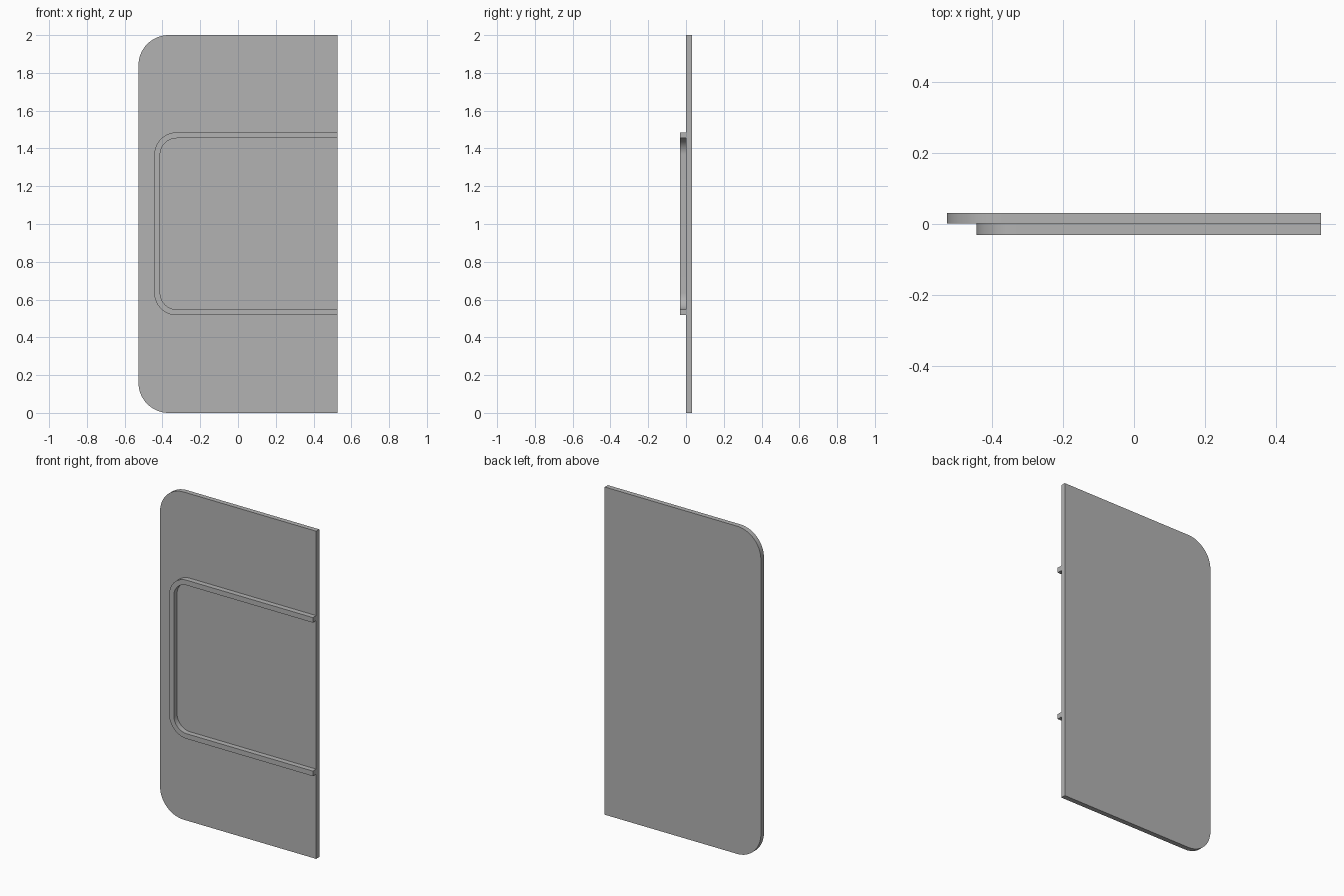
import bpy
import bmesh
from math import sin, cos, pi

cube = bpy.data.objects.get("Cube")
if cube:
    bpy.data.objects.remove(cube, do_unlink=True)

RIGHT_EDGE = 0.527
STEPS = 16

grey = bpy.data.materials.new("plain grey")
grey.use_nodes = True
colour = (0.45, 0.45, 0.45, 1)
grey.diffuse_color = colour
grey.node_tree.nodes["Principled BSDF"].inputs["Base Color"].default_value = colour


def outline(left, bottom, top, radius):
    """Square at the +x edge, rounded at both -x corners."""
    pts = [(RIGHT_EDGE, top)]
    for cz, start in ((top - radius, pi / 2), (bottom + radius, pi)):
        for i in range(STEPS + 1):
            a = start + pi / 2 * i / STEPS
            pts.append((left + radius + radius * cos(a), cz + radius * sin(a)))
    return pts + [(RIGHT_EDGE, bottom)]


def extrude(name, polygons, front, back):
    """Extrude joined polygons along y into a closed solid."""
    bm = bmesh.new()
    for poly in polygons:
        bm.faces.new([bm.verts.new((x, front, z)) for x, z in poly])
    bmesh.ops.remove_doubles(bm, verts=bm.verts, dist=1e-5)
    result = bmesh.ops.extrude_face_region(bm, geom=bm.faces[:], use_keep_orig=True)
    for v in result["geom"]:
        if isinstance(v, bmesh.types.BMVert):
            v.co.y = back
    bmesh.ops.recalc_face_normals(bm, faces=bm.faces)
    mesh = bpy.data.meshes.new(name)
    bm.to_mesh(mesh)
    bm.free()
    mesh.materials.append(grey)
    obj = bpy.data.objects.new(name, mesh)
    bpy.context.collection.objects.link(obj)
    bpy.ops.object.select_all(action="DESELECT")
    obj.select_set(True)
    bpy.context.view_layer.objects.active = obj
    bpy.ops.object.shade_smooth_by_angle(angle=pi / 6)
    return obj


# Flat panel
extrude("panel", [outline(-0.527, 0, 2, 0.16)], 0.001, 0.031)

# Raised C-shaped rim on the front, as a strip of quads
outer = outline(-0.443, 0.517, 1.485, 0.118)
inner = outline(-0.412, 0.548, 1.454, 0.087)
strip = [(outer[i], outer[i + 1], inner[i + 1], inner[i])
         for i in range(len(outer) - 1)]
extrude("rim", strip, -0.031, 0.001)
